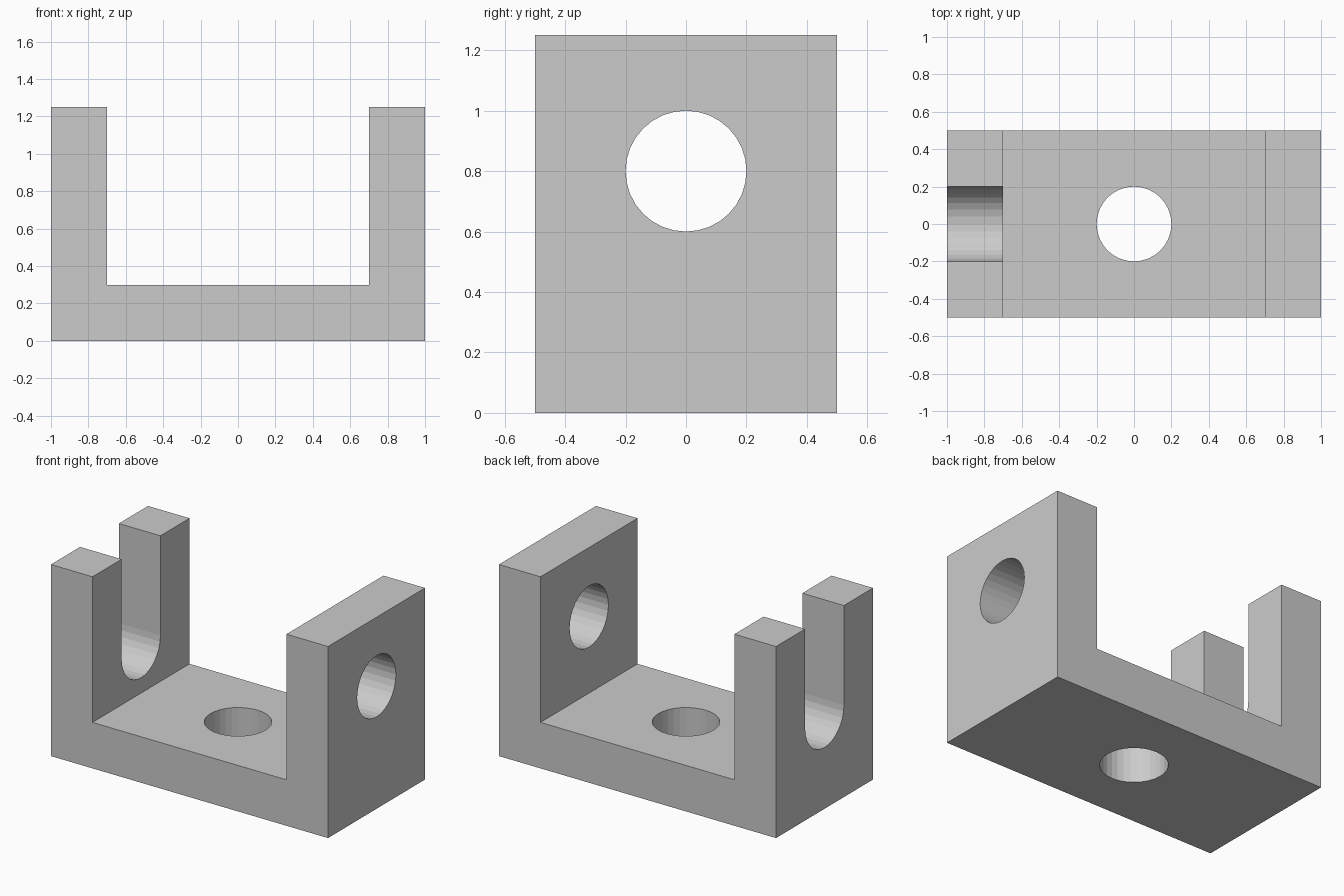
import bpy, bmesh, math
from mathutils import Vector

if "Cube" in bpy.data.objects:
    bpy.data.objects.remove(bpy.data.objects["Cube"])


def prism(name, points, direction):
    """Extrude a closed planar outline into a solid object."""
    bm = bmesh.new()
    face = bm.faces.new([bm.verts.new(p) for p in points])
    new = bmesh.ops.extrude_face_region(bm, geom=[face])["geom"]
    moved = [v for v in new if isinstance(v, bmesh.types.BMVert)]
    bmesh.ops.translate(bm, verts=moved, vec=Vector(direction))
    bmesh.ops.recalc_face_normals(bm, faces=bm.faces)
    mesh = bpy.data.meshes.new(name)
    bm.to_mesh(mesh)
    bm.free()
    obj = bpy.data.objects.new(name, mesh)
    bpy.context.collection.objects.link(obj)
    return obj


def arc(centre, start, end, steps):
    """Points of a 0.2 radius arc, both ends included."""
    angles = [start + (end - start) * i / steps for i in range(steps + 1)]
    return [(centre[0] + 0.2 * math.cos(a), centre[1] + 0.2 * math.sin(a)) for a in angles]


# U-shaped body
half = [(1, 0), (1, 1.25), (0.7, 1.25), (0.7, 0.3)]
outline = half + [(-x, z) for x, z in reversed(half)]
bracket = prism("bracket", [(x, -0.5, z) for x, z in outline], (0, 1, 0))

# Round holes in the floor and right wall, open-topped slot in the left wall
floor_circle = arc((0, 0), 0, math.tau, 32)[:-1]
wall_circle = arc((0, 0.8), 0, math.tau, 32)[:-1]
slot = arc((0, 0.6), math.pi, math.tau, 16) + [(0.2, 1.4), (-0.2, 1.4)]
cutters = [
    prism("floor_hole_cutter", [(x, y, -0.1) for x, y in floor_circle], (0, 0, 0.6)),
    prism("wall_hole_cutter", [(0.5, y, z) for y, z in wall_circle], (0.7, 0, 0)),
    prism("slot_cutter", [(-1.2, y, z) for y, z in slot], (0.7, 0, 0)),
]

bpy.context.view_layer.objects.active = bracket
for cutter in cutters:
    cutter.hide_render = True
    mod = bracket.modifiers.new(cutter.name, "BOOLEAN")
    mod.operation = "DIFFERENCE"
    mod.solver = "EXACT"
    mod.object = cutter
    bpy.ops.object.modifier_apply(modifier=mod.name)
    bpy.data.objects.remove(cutter)
